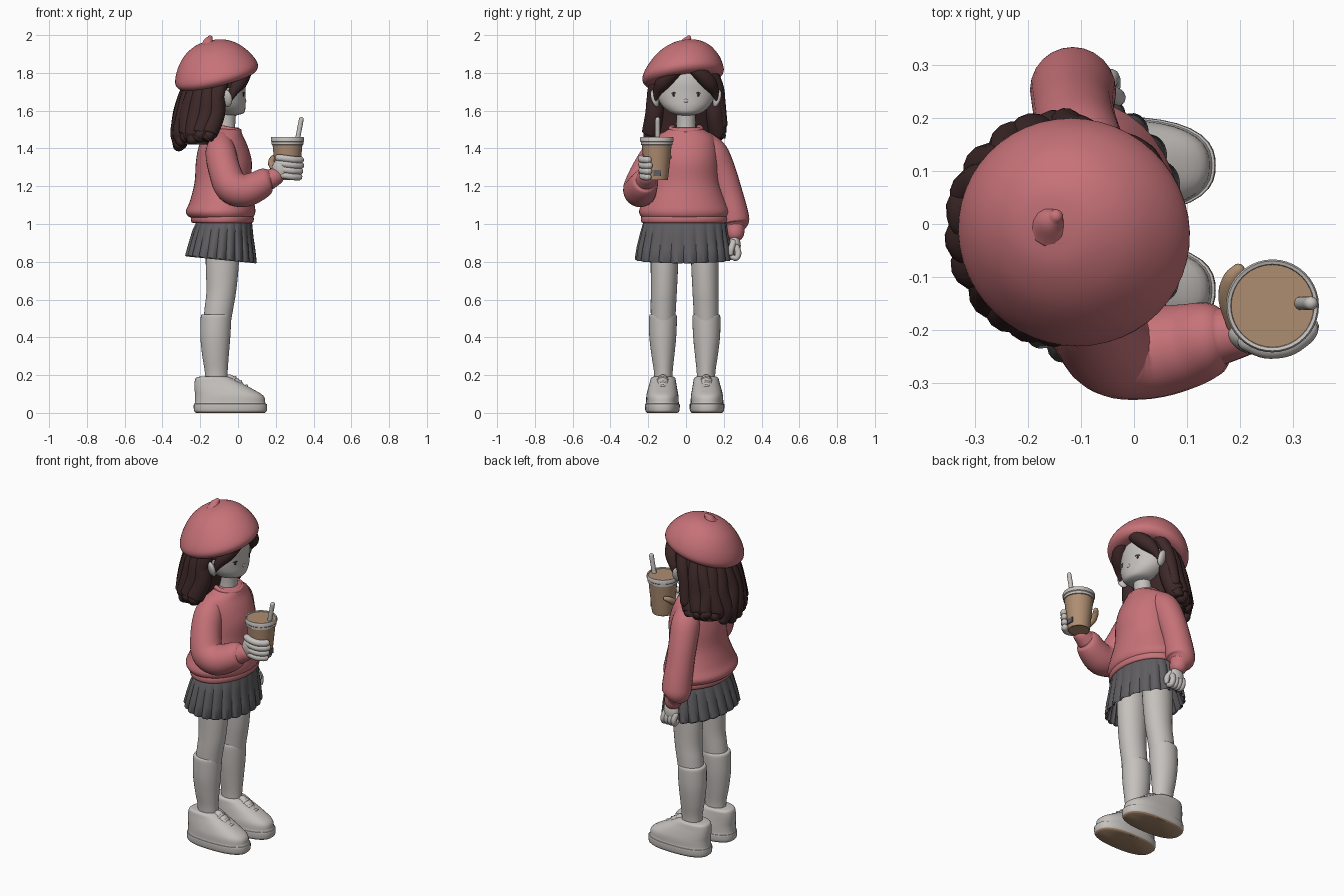
import bpy, bmesh, math, random
from mathutils import Vector, Matrix
random.seed(4)

def material(name, rgb):
    m = bpy.data.materials.new(name)
    m.diffuse_color = (*rgb, 1)
    return m

PINK = material("rose knit", (0.57, 0.17, 0.19))
PALE = material("pale grey", (0.56, 0.53, 0.505))
HAIR = material("dark brown", (0.047, 0.021, 0.021))
GREY = material("slate grey", (0.115, 0.11, 0.118))
TAN = material("coffee tan", (0.43, 0.27, 0.165))
BLACK = material("near black", (0.03, 0.02, 0.02))

def spline(pts, k):
    """Catmull-Rom through tuples of any length."""
    out = []
    for i in range(len(pts) - 1):
        a, b, c, d = pts[max(i - 1, 0)], pts[i], pts[i + 1], pts[min(i + 2, len(pts) - 1)]
        for j in range(k):
            t = j / k
            out.append(tuple(0.5 * (2 * q + (r - p) * t + (2 * p - 5 * q + 4 * r - s) * t * t
                                    + (3 * q - p - 3 * r + s) * t ** 3)
                             for p, q, r, s in zip(a, b, c, d)))
    return out + [tuple(pts[-1])]

def finish(name, bm, mat, angle=40):
    bmesh.ops.recalc_face_normals(bm, faces=bm.faces)
    me = bpy.data.meshes.new(name)
    bm.to_mesh(me)
    bm.free()
    ob = bpy.data.objects.new(name, me)
    bpy.context.collection.objects.link(ob)
    me.materials.append(mat)
    bpy.ops.object.select_all(action='DESELECT')
    ob.select_set(True)
    bpy.context.view_layer.objects.active = ob
    bpy.ops.object.shade_smooth_by_angle(angle=math.radians(angle))
    return ob

def skin(name, loops, mat, angle=40):
    """Bridge equal-length loops and cap both ends."""
    bm = bmesh.new()
    vs = [[bm.verts.new(p) for p in l] for l in loops]
    n = len(vs[0])
    for a, b in zip(vs, vs[1:]):
        for i in range(n):
            bm.faces.new((a[i], a[(i + 1) % n], b[(i + 1) % n], b[i]))
    bm.faces.new(vs[0])
    bm.faces.new(vs[-1])
    return finish(name, bm, mat, angle)

def loft(name, rings, mat, n=32, k=4, mod=None, power=2):
    """Horizontal (super)ellipses (cx, cy, z, rx, ry) stacked in z."""
    loops = []
    for cx, cy, z, rx, ry in spline(rings, k):
        loop = []
        for i in range(n):
            c, s = math.cos(2 * math.pi * i / n), math.sin(2 * math.pi * i / n)
            f = mod(i, z) if mod else (abs(c) ** power + abs(s) ** power) ** (-1 / power)
            loop.append((cx + rx * f * c, cy + ry * f * s, z))
        loops.append(loop)
    return skin(name, loops, mat)

def tube(name, pts, mat, n=14, k=5):
    """Round-ended tube through (x, y, z, radius)."""
    s = spline(pts, k)
    P = [Vector(p[:3]) for p in s]
    R = [max(p[3], 0.002) for p in s]
    t0, t1 = (P[1] - P[0]).normalized(), (P[-1] - P[-2]).normalized()
    caps = [(math.sin(a), math.cos(a)) for a in (1.45, 1.1, 0.75, 0.4)]
    r0, r1 = R[0], R[-1]
    P = [P[0] - t0 * r0 * c for c, _ in caps] + P + [P[-1] + t1 * r1 * c for c, _ in caps[::-1]]
    R = [r0 * c for _, c in caps] + R + [r1 * c for _, c in caps[::-1]]
    u, loops = t0.orthogonal().normalized(), []
    for i, p in enumerate(P):
        t = (P[min(i + 1, len(P) - 1)] - P[max(i - 1, 0)]).normalized()
        u = (u - t * u.dot(t)).normalized()
        v = t.cross(u)
        loops.append([p + (u * math.cos(2 * math.pi * j / n) + v * math.sin(2 * math.pi * j / n)) * R[i]
                      for j in range(n)])
    return skin(name, loops, mat, 60)

def ball(name, loc, size, mat, rot=(0, 0, 0), keep=None):
    bm = bmesh.new()
    bmesh.ops.create_uvsphere(bm, u_segments=28, v_segments=18, radius=1)
    turn = Matrix.Rotation(rot[2], 4, 'Z') @ Matrix.Rotation(rot[1], 4, 'Y') @ Matrix.Rotation(rot[0], 4, 'X')
    bm.transform(Matrix.Translation(loc) @ turn @ Matrix.Diagonal((*size, 1)))
    if keep:
        bad = [f for f in bm.faces if not keep(f.calc_center_median())]
        bmesh.ops.delete(bm, geom=bad, context='FACES')
    return finish(name, bm, mat)

# Beret: lathed profile, slumped and tilted back
prof = [(.02, .167), (.08, .158), (.145, .122), (.195, .065), (.222, .01), (.22, -.025), (.19, -.046), (.13, -.04)]
beret = loft("beret", [(0, .2 * max(z, 0), z, r, r * .97) for r, z in prof], PINK, n=48)
beret.data.transform(Matrix.Translation((-.115, -.017, 1.80)) @ Matrix.Rotation(math.radians(-14), 4, 'Y')
                     @ Matrix.Rotation(math.radians(8), 4, 'X'))
tube("beret_stem", [(-.155, 0, 1.945, .045), (-.155, .006, 1.967, .028), (-.148, .014, 1.984, .014)], PINK)

# Head, neck, ears and face
loft("head", [(-.05, 0, 1.575, .04, .035), (-.048, 0, 1.587, .078, .08), (-.06, 0, 1.62, .1, .122),
              (-.074, 0, 1.66, .114, .147), (-.08, 0, 1.70, .12, .155), (-.08, 0, 1.76, .12, .152),
              (-.08, 0, 1.82, .1, .125), (-.08, 0, 1.87, .04, .05)], PALE)
loft("neck", [(-.07, 0, 1.44, .06, .06), (-.065, 0, 1.52, .05, .05), (-.06, 0, 1.61, .052, .052)], PALE)
ball("nose", (.034, 0, 1.652), (.01, .014, .012), PALE)
for s, side in ((-1, "right"), (1, "left")):
    ball(side + "_ear", (-.06, s * .165, 1.665), (.03, .018, .047), PALE, rot=(s * -.3, 0, s * .4))
    ball(side + "_eye", (.028, s * .065, 1.684), (.005, .006, .01), BLACK, rot=(0, 0, s * .45))
    tube(side + "_lash", [(.023, s * .077, 1.692, .002), (.031, s * .064, 1.696, .002), (.036, s * .054, 1.692, .002)],
         BLACK, n=6)

# Hair: scalp, inner mass, curtain fringe and hanging locks
ball("scalp", (-.085, 0, 1.72), (.133, .166, .145), HAIR,
     keep=lambda c: c.x < -.08 or c.z > 1.84 - .75 * abs(c.y))
loft("hair_mass", [(-.21, -.01, 1.42, .09, .16), (-.20, -.01, 1.5, .105, .17), (-.17, 0, 1.6, .11, .16),
                   (-.15, 0, 1.7, .12, .155), (-.12, 0, 1.8, .12, .13)], HAIR)
for s, side in ((-1, "right"), (1, "left")):
    tube(side + "_fringe", [(.035, s * .008, 1.85, .025), (.037, s * .06, 1.808, .036), (.008, s * .115, 1.755, .042),
                            (-.022, s * .148, 1.705, .027), (-.035, s * .16, 1.66, .008)], HAIR)
    tube(side + "_temple_lock", [(-.07, s * .13, 1.80, .04), (-.095, s * .165, 1.72, .036), (-.115, s * .175, 1.64, .035),
                                 (-.13, s * .19, 1.53, .03)], HAIR)
N = 12
for i in range(N):
    a = math.radians(-92 + 184 * i / (N - 1))
    c, q = math.cos(a), math.sin(a)
    low = 1.425 + .055 * q * q + random.uniform(-.015, .015)
    w = random.uniform(-.014, .014)
    def at(cx, rx, ry, z, r, d=0):
        return (cx - rx * c + d * q, -.008 + ry * q + d * c, z, r)
    tube("hair_lock", [at(-.11, .125, .125, 1.78, .037), at(-.12, .15, .15, 1.68, .047),
                       at(-.135, .162, .16, 1.58, .049, w), at(-.15, .162, .178, 1.48, .048, -w),
                       at(-.16, .155, .186, low, .032)], HAIR, n=14)

# Sweater body, hem band and collar
loft("sweater_body", [(-.085, -.008, 1.03, .155, .215), (-.09, -.008, 1.042, .175, .232), (-.092, -.008, 1.07, .184, .24),
                      (-.085, -.008, 1.12, .17, .22), (-.08, -.005, 1.22, .15, .182), (-.075, 0, 1.33, .148, .172),
                      (-.078, 0, 1.41, .13, .165), (-.078, 0, 1.465, .105, .145), (-.07, 0, 1.497, .085, .1),
                      (-.068, 0, 1.512, .068, .075)], PINK, n=40)
loft("sweater_hem", [(-.082, -.008, 1.005, .15, .215), (-.083, -.008, 1.01, .163, .228), (-.083, -.008, 1.03, .167, .231),
                     (-.083, -.008, 1.05, .16, .225)], PINK, n=40)
ring = [(-.066 + .073 * math.cos(t), .08 * math.sin(t), 1.506 - .014 * math.cos(t), .013)
        for t in (math.pi * j / 8 for j in range(17))]
tube("sweater_collar", ring, PINK, n=10, k=3)

# Sleeves with gathered cuffs
tube("left_sleeve", [(-.09, .1, 1.42, .07), (-.1, .145, 1.37, .08), (-.11, .185, 1.28, .078), (-.115, .22, 1.17, .077),
                     (-.115, .247, 1.06, .081), (-.115, .257, 1.005, .078), (-.105, .26, .975, .052)], PINK, n=24)
tube("left_cuff", [(-.105, .26, .985, .052), (-.097, .26, .955, .049)], PINK, n=20)
tube("right_sleeve", [(-.09, -.1, 1.42, .07), (-.09, -.15, 1.37, .082), (-.07, -.205, 1.28, .085), (-.035, -.238, 1.2, .09),
                      (.03, -.243, 1.177, .088), (.1, -.23, 1.2, .08), (.145, -.215, 1.23, .069), (.17, -.21, 1.24, .05)],
     PINK, n=24)
tube("right_cuff", [(.165, -.212, 1.235, .054), (.195, -.207, 1.25, .048)], PINK, n=20)

# Hanging left hand
ball("left_palm", (-.085, .258, .885), (.045, .032, .055), PALE)
for i in range(4):
    x = -.118 + .023 * i
    tube("left_finger", [(x, .268, .875, .017), (x + .005, .277, .845, .017), (x + .008, .266, .82, .016),
                         (x + .008, .245, .825, .014)], PALE, n=10, k=3)
tube("left_thumb", [(-.05, .25, .9, .018), (-.033, .24, .87, .017), (-.032, .238, .845, .014)], PALE, n=10)

# Drink: cup, lid, filling, straw, small label plate
CX, CY = .262, -.155
loft("cup", [(CX, CY, 1.235, .056, .056), (CX, CY, 1.24, .06, .06), (CX, CY, 1.33, .07, .07), (CX, CY, 1.43, .08, .08)], TAN)
loft("lid", [(CX, CY, z, r, r) for z, r in ((1.418, .078), (1.42, .084), (1.434, .084), (1.438, .088), (1.456, .088),
                                            (1.461, .085), (1.459, .079), (1.45, .077))], PALE, k=1, n=40)
loft("drink_surface", [(CX, CY, 1.445, .078, .078), (CX, CY, 1.455, .078, .078)], TAN, k=1)
tube("straw", [(.312, CY + .005, 1.43, .013), (.323, CY + .005, 1.49, .013), (.335, CY + .005, 1.553, .013)], PALE)
bm = bmesh.new()
bmesh.ops.create_cube(bm, size=1)
bm.transform(Matrix.Translation((CX + .063, CY + .002, 1.27)) @ Matrix.Diagonal((.008, .04, .03, 1)))
finish("cup_label", bm, GREY)

# Hand wrapped round the cup
ball("right_palm", (.222, -.216, 1.29), (.045, .03, .058), PALE, rot=(0, .2, -.35))
for i in range(4):
    z, rr = 1.255 + .03 * i, .076 + .002 * i
    arc = [math.radians(d) for d in (235, 262, 290, 315, 330 - 4 * abs(i - 2))]
    tube("right_finger", [(CX + rr * math.cos(t), CY + rr * math.sin(t), z + .006 * math.sin(2 * t), .019) for t in arc],
         PALE, n=12)
tube("right_thumb", [(.195, -.19, 1.29, .02), (.178, -.14, 1.32, .019), (.185, -.105, 1.345, .017),
                     (.197, -.088, 1.355, .013)], TAN, n=12)

# Pleated skirt, hollow underneath
def pleat(i, z):
    p = (0, .6, .85, 1, 1, .9, .7, .35)[i % 8]
    return 1 + (.06 * p - .035) * min(1, max(0, (1.03 - z) / .12))
skirt = loft("pleated_skirt", [(-.075, -.008, 1.04, .135, .195), (-.075, -.008, 1.0, .15, .22), (-.08, -.01, .95, .16, .23),
                               (-.085, -.012, .88, .174, .243), (-.09, -.013, .816, .186, .252), (-.09, -.013, .81, .182, .248),
                               (-.09, -.013, .815, .174, .24), (-.08, -.01, .95, .145, .21)],
             GREY, n=176, k=1, mod=pleat)
for v in skirt.data.vertices:
    if v.co.z < .97:
        v.co.z -= .1 * (v.co.x + .09)

# Legs, socks and shoes
for s, side in ((-1, "right"), (1, "left")):
    def y(d):
        return -.007 + s * d
    loft(side + "_leg", [(-.08, y(.105), .97, .088, .075), (-.083, y(.107), .8, .088, .073), (-.088, y(.11), .65, .079, .069),
                         (-.1, y(.113), .56, .076, .067), (-.115, y(.115), .45, .072, .063)], PALE)
    loft(side + "_sock", [(-.115, y(.115), .522, .07, .064), (-.116, y(.115), .518, .078, .071), (-.117, y(.115), .495, .081, .074),
                          (-.12, y(.116), .4, .079, .071), (-.119, y(.115), .3, .07, .06), (-.115, y(.113), .21, .06, .049),
                          (-.115, y(.113), .12, .06, .05)], PALE)
    shoe = loft(side + "_shoe", [(-.04, y(.118), 0, .182, .08), (-.04, y(.118), .012, .193, .09), (-.04, y(.118), .045, .194, .092),
                                 (-.042, y(.118), .052, .187, .087), (-.046, y(.118), .09, .181, .085),
                                 (-.075, y(.117), .125, .155, .078), (-.108, y(.115), .16, .122, .07),
                                 (-.128, y(.114), .185, .095, .064), (-.128, y(.114), .192, .075, .052)],
                PALE, n=40, power=2.5)
    shoe.data.materials.append(TAN)
    for p in shoe.data.polygons:
        if p.center.z < .01 and p.normal.z < -.5:
            p.material_index = 1
    tube(side + "_tongue", [(.015, y(.116), .128, .03), (-.015, y(.116), .152, .034), (-.045, y(.115), .178, .026)], PALE)
    for x, z in ((.045, .137), (.015, .16), (-.015, .182)):
        tube(side + "_lace", [(x - .02, y(.075), z - .022, .007), (x, y(.116), z + .006, .008),
                              (x - .02, y(.157), z - .022, .007)], PALE, n=8)
